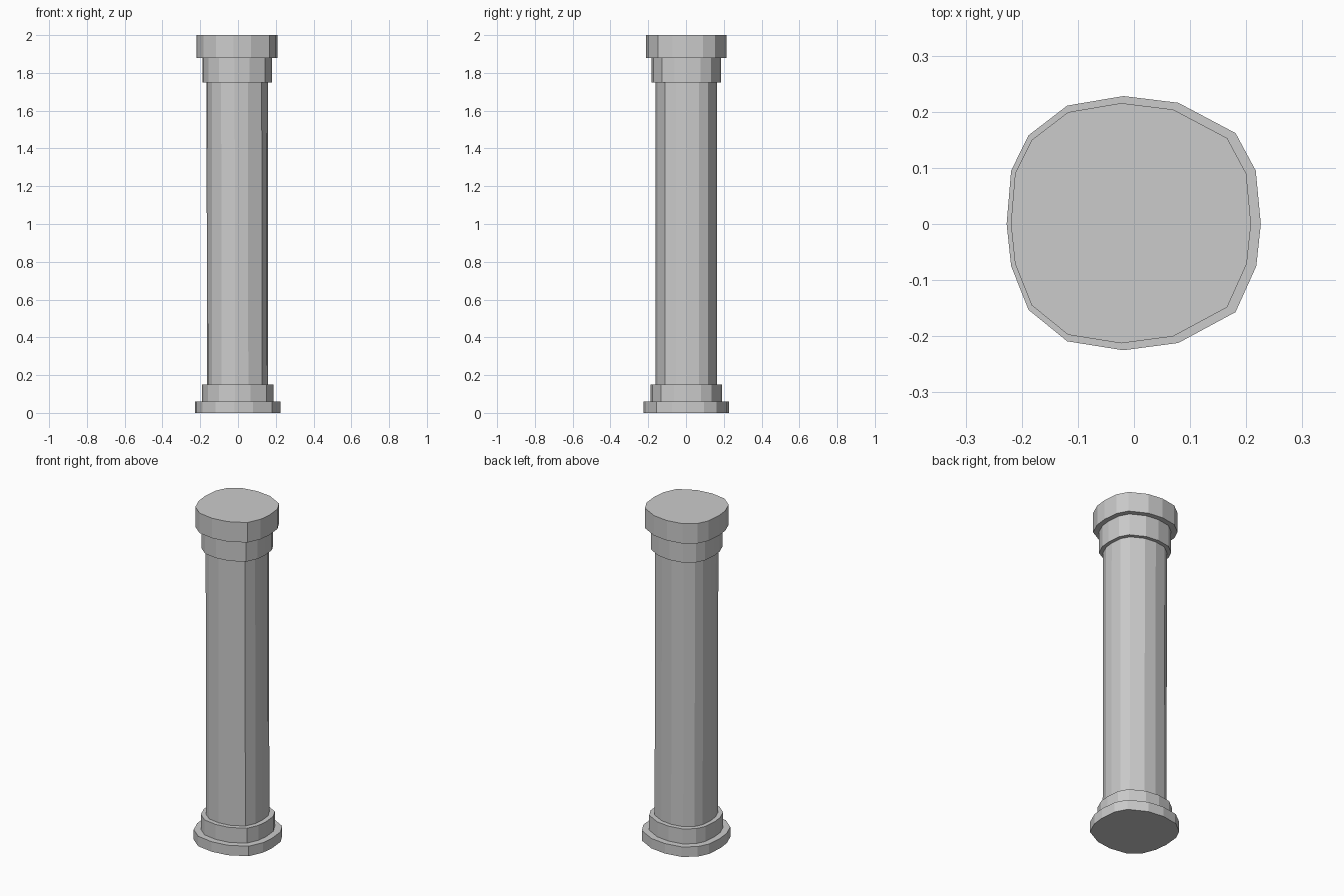
import bpy
import bmesh

if "Cube" in bpy.data.objects:
    bpy.data.objects.remove(bpy.data.objects["Cube"])

# Uneven 16-sided, hand-cut cross-section at the foot of the column
OUTLINE = [(.226, 0), (.217, .095), (.181, .162), (.079, .216),
           (-.019, .228), (-.119, .211), (-.188, .158), (-.219, .095),
           (-.227, 0), (-.219, -.075), (-.188, -.153), (-.119, -.209),
           (-.019, -.225), (.079, -.212), (.181, -.157), (.218, -.075)]

# Stepped profile: height, scale of the outline, sideways lean
PROFILE = [(0, 1, 0), (.06, 1, 0),               # foot slab
           (.06, .835, -.001), (.15, .835, -.001),  # lower ring
           (.15, .715, -.002), (1.75, .715, -.004),  # shaft
           (1.75, .81, -.004), (1.88, .81, -.004),  # neck ring
           (1.88, .945, -.005), (2, .945, -.005)]   # cap

bm = bmesh.new()
rings = [[bm.verts.new((x * s + dx, y * s, z)) for x, y in OUTLINE]
         for z, s, dx in PROFILE]
n = len(OUTLINE)
for low, high in zip(rings, rings[1:]):
    for i in range(n):
        j = (i + 1) % n
        bm.faces.new((low[i], low[j], high[j], high[i]))

# Closed ends
bm.faces.new(rings[0][::-1])
bm.faces.new(rings[-1])
bmesh.ops.recalc_face_normals(bm, faces=bm.faces)

mesh = bpy.data.meshes.new("column")
bm.to_mesh(mesh)
bm.free()
bpy.context.collection.objects.link(bpy.data.objects.new("column", mesh))
